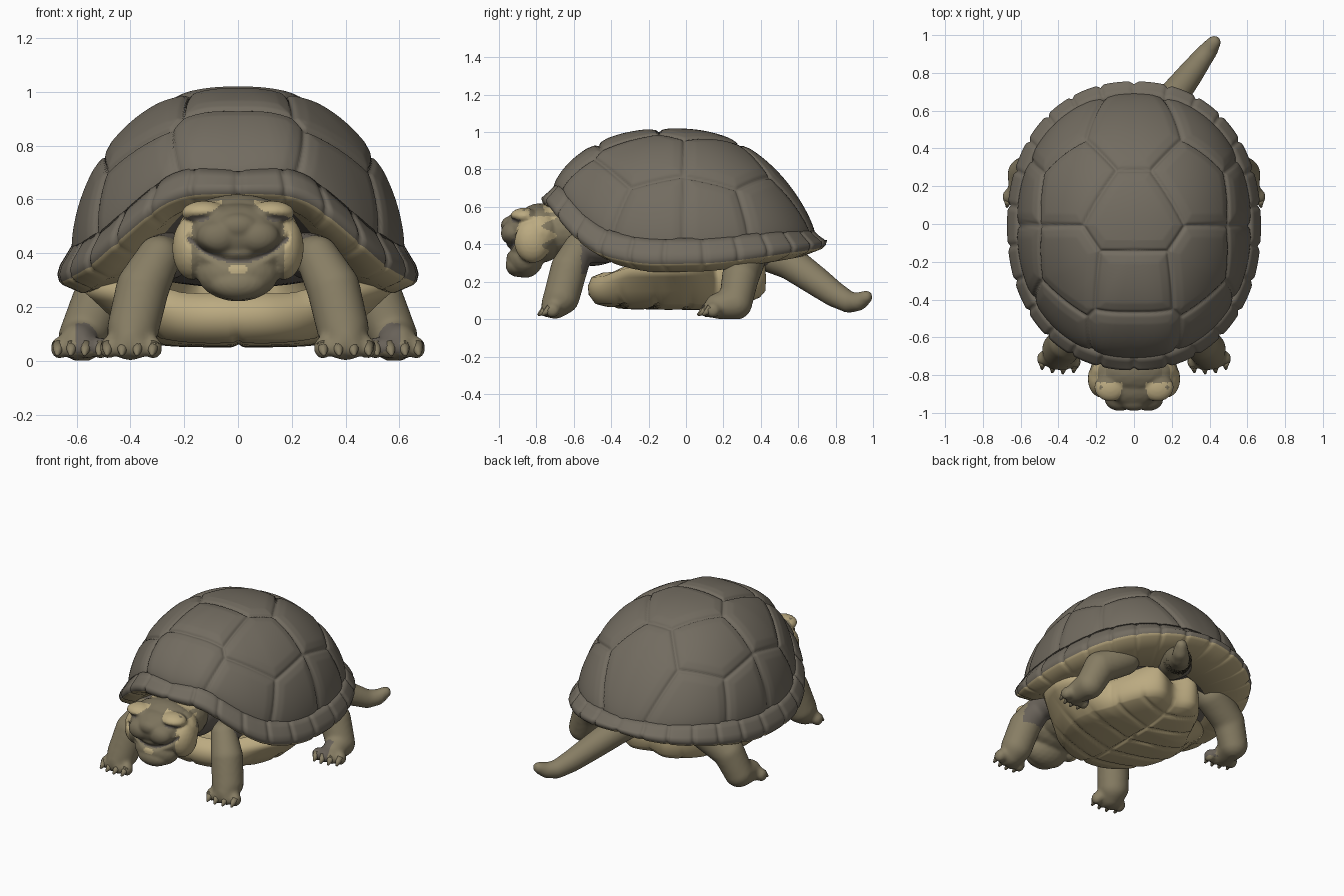
import bpy, bmesh
from math import sin, cos, pi, exp, radians, hypot
from mathutils import Vector, Matrix

if "Cube" in bpy.data.objects:
    bpy.data.objects.remove(bpy.data.objects["Cube"], do_unlink=True)


def material(name, rgb):
    m = bpy.data.materials.new(name)
    m.use_nodes = True
    m.diffuse_color = (*rgb, 1)
    m.node_tree.nodes["Principled BSDF"].inputs["Base Color"].default_value = (*rgb, 1)
    return m


MATS = [material("shell grey brown", (.17, .15, .118)),
        material("muzzle brown", (.2, .17, .108)),
        material("underside tan", (.5, .405, .22)),
        material("skin olive brown", (.245, .208, .128)),
        material("deep skin grey", (.14, .122, .1))]
SHELL, MUZZLE, TAN, SKIN, DEEP = range(5)


def finish(name, mesh):
    for m in MATS:
        mesh.materials.append(m)
    mesh.shade_smooth()
    obj = bpy.data.objects.new(name, mesh)
    bpy.context.collection.objects.link(obj)


def loft(name, rings, paint):
    """Skin closed rings of points and cap the last; paint(row) gives the colour."""
    bm = bmesh.new()
    rows = [[bm.verts.new(p) for p in ring] for ring in rings]
    n = len(rows[0])
    for i in range(len(rows) - 1):
        for j in range(n):
            k = (j + 1) % n
            f = bm.faces.new((rows[i][j], rows[i][k], rows[i + 1][k], rows[i + 1][j]))
            f.material_index = paint(i)
    bm.faces.new(rows[-1]).material_index = paint(len(rows) - 2)
    bmesh.ops.recalc_face_normals(bm, faces=bm.faces)
    mesh = bpy.data.meshes.new(name)
    bm.to_mesh(mesh)
    bm.free()
    finish(name, mesh)


def blob(name, balls, paint=lambda c: SKIN, sculpt=lambda c: c, voxel=.013):
    """Fuse ellipsoids (centre, radii) into one smooth body."""
    bm = bmesh.new()
    for c, r in balls:
        bmesh.ops.create_icosphere(bm, subdivisions=3, radius=1,
                                   matrix=Matrix.Translation(c) @ Matrix.Diagonal((*r, 1)))
    raw = bpy.data.meshes.new(name + " raw")
    bm.to_mesh(raw)
    bm.free()
    obj = bpy.data.objects.new(name + " raw", raw)
    bpy.context.collection.objects.link(obj)
    mod = obj.modifiers.new("fuse", "REMESH")
    mod.mode = "VOXEL"
    mod.voxel_size = voxel
    mod = obj.modifiers.new("soften", "SMOOTH")
    mod.iterations = 6
    dg = bpy.context.evaluated_depsgraph_get()
    mesh = bpy.data.meshes.new_from_object(obj.evaluated_get(dg))
    bpy.data.objects.remove(obj, do_unlink=True)
    bpy.data.meshes.remove(raw)
    mesh.name = name
    mesh.materials.clear()
    for v in mesh.vertices:
        v.co = sculpt(v.co.copy())
        v.co.z = max(v.co.z, 0)
    finish(name, mesh)
    for p in mesh.polygons:
        p.material_index = paint(p.center)


def chain(points, steps=6):
    """Balls along a path of (x, y, z, radius)."""
    balls = []
    for a, b in zip(points, points[1:]):
        for i in range(steps + 1):
            q = Vector(a).lerp(Vector(b), i / steps)
            balls.append((q.xyz, (q.w,) * 3))
    return balls


def ramp(x, pts):
    for (x0, y0), (x1, y1) in zip(pts, pts[1:]):
        if x <= x1:
            return y0 + (y1 - y0) * (x - x0) / (x1 - x0)
    return pts[-1][1]


def power(v, e):
    return abs(v) ** e * (1 if v >= 0 else -1)


# Shell outline: angle 0 is the front, pi the back
RIM = [(0, .615), (18, .605), (28, .535), (38, .45), (55, .335), (75, .285),
       (100, .29), (135, .345), (180, .39)]


def rim_low(a):
    d = abs((a * 180 / pi + 180) % 360 - 180)
    return sum(ramp(min(180, abs(d + k)), RIM) for k in (-6, -3, 0, 3, 6)) / 5


def rim_high(a):
    return rim_low(a) + .07 + .065 * abs(sin(a)) + .015 * max(0, cos(a))


def outline(a, w, l):
    return Vector((w * power(sin(a), .92), -.01 - l * power(cos(a), .92), 0))


TOP = Vector((0, -.08, 0))


def dome_point(a, s):
    p = TOP.lerp(outline(a, .61, .69), s)
    zb = rim_high(a)
    bend = .7 + .1 * max(0, -cos(a)) - .12 * sin(a) ** 2
    p.z = zb + (1.01 - zb) * (1 - s ** 2.4) ** bend
    return p


# Dome with raised scutes around seed points (angle, reach)
seeds = [dome_point(0, .85), dome_point(0, .38), dome_point(pi, .14), dome_point(pi, .76)]
for a, s in [(64, .67), (122, .68), (45, .95), (77, .97), (104, .97), (132, .95)]:
    seeds += [dome_point(radians(a), s), dome_point(radians(-a), s)]

COLS, ROWS = 360, 110
rings = []
for i in range(ROWS):
    s = sin((1 - i / ROWS) * pi / 2)
    ring = []
    for j in range(COLS):
        p = dome_point(2 * pi * j / COLS, s)
        near = sorted(((p - q).length_squared, k) for k, q in enumerate(seeds))[:3]
        d = min((near[k][0] - near[0][0]) / (2 * (seeds[near[k][1]] - seeds[near[0][1]]).length)
                for k in (1, 2))
        out = (p - Vector((0, -.05, .3))).normalized()
        ring.append(p + out * (.01 * min(1, d / .06) - .011 * exp(-(d / .01) ** 2)))
    rings.append(ring)
loft("shell_dome", rings, lambda i: SHELL)

# Marginal rim: flared outer plates, tan underside, dark inner lining
PLATES, SUB = 26, 16
rings = [[] for _ in range(10)]
for j in range(PLATES * SUB):
    a = 2 * pi * j / (PLATES * SUB)
    lo, hi = rim_low(a), rim_high(a)
    h = hi - lo
    back = max(0, -cos(a))
    B, R = outline(a, .61, .69), outline(a, .672, .765)
    d = min(j % SUB, SUB - j % SUB) / SUB * .16
    cut = 1 - .02 * exp(-(d / .011) ** 2)
    profile = [(B * .95, hi - .02), (B * 1.01, hi + .01), (B.lerp(R, .45), hi - .2 * h),
               (B.lerp(R, .85), lo + .5 * h), (R, lo + .035), (R * .99, lo + .008),
               (R * .97, lo - .006), (R * .87, lo - .035),
               (R * (.7 - .12 * back), lo - .015 - .06 * back), (R * .4, .43)]
    for k, (p, z) in enumerate(profile):
        c = cut if 0 < k < 8 else 1
        rings[k].append((p.x * c, p.y * c, z))
loft("shell_rim", rings, lambda i: SHELL if i < 5 else TAN if i < 8 else DEEP)

# Plastron with side bridges, raised rear corners and scored plates
rings = [[] for _ in range(34)]
for j in range(240):
    a = 2 * pi * j / 240
    y = -.03 - .49 * power(cos(a), .75)
    w = ramp(y, [(-.6, .33), (-.1, .38), (.15, .34), (.5, .27)])
    x = w * power(sin(a), .75)
    y -= .07 * exp(-(x / .1) ** 2) * (y > .3)
    b = max(0, 1 - ((y + .17) / .33) ** 4) * min(1, (abs(x) / w) ** 4)
    r = max(0, (y - .2) / .26) * min(1, abs(x) / .15)
    f = max(0, min(1, (-.3 - y) / .15)) * (1 - b)
    side = 1 if x >= 0 else -1
    rings[0].append((x * .85 + side * .2 * b, y * (.85 + .17 * r), .3 + .05 * r - .05 * f))
    rings[1].append((x * .97 + side * .24 * b, y * (.97 + .04 * r), .255 + .03 * b + .05 * r - .03 * f))
    rings[2].append((x + side * .16 * b, y * 1.01, .215 + .01 * b - .04 * f))
    rings[3].append((x + side * .08 * b, y, .15 - .02 * f))
    for k in range(30):
        s = .93 * (1 - k / 30) + .003
        px, py = (x + side * .03 * b) * s, y * s
        score = min([abs(px)] + [abs(py - q - .25 * abs(px)) for q in (-.4, -.24, -.06, .12, .28)])
        z = .05 + .045 * s ** 5 + .012 * exp(-(score / .012) ** 2) + max(0, py - .1) * .12
        rings[4 + k].append((px, py, z))
loft("plastron", rings, lambda i: TAN)

# Soft body filling the shell openings
blob("body", [((0, 0, .4), (.46, .52, .13)), ((0, -.5, .45), (.2, .2, .17)),
              ((.06, .45, .36), (.13, .12, .11))], lambda c: DEEP, voxel=.025)


def foot(name, path, centre, forward, width, paint):
    """A leg with four toes and claws at its forward edge."""
    fwd = Vector((*forward, 0)).normalized()
    across = Vector((-fwd.y, fwd.x, 0))
    balls = chain(path)
    bm = bmesh.new()
    for k in (-1.5, -.5, .5, 1.5):
        p = Vector(centre) + across * k * width - fwd * abs(k) * .012
        balls.append((p, (.034, .042, .042)))
        aim = (fwd + Vector((0, 0, -.75))).normalized()
        turn = aim.to_track_quat("Z", "Y").to_matrix().to_4x4()
        bmesh.ops.create_cone(bm, cap_ends=True, segments=12, radius1=.027, radius2=.006,
                              depth=.055,
                              matrix=Matrix.Translation(p + fwd * .02 + aim * .017) @ turn)
    blob(name, balls, paint)
    mesh = bpy.data.meshes.new(name + "_claws")
    bm.to_mesh(mesh)
    bm.free()
    mesh.polygons.foreach_set("material_index", [SKIN] * len(mesh.polygons))
    finish(name + "_claws", mesh)


def front_leg_paint(c):
    return DEEP if c.z > .24 and c.y > -.56 else SKIN


def back_leg_paint(c):
    return DEEP if c.y < .17 and .03 < c.z < .14 and abs(c.x) < .6 else SKIN


# Four legs
for s, label in ((1, "left"), (-1, "right")):
    foot("front_leg_" + label,
         [(s * .26, -.42, .39, .09), (s * .295, -.57, .385, .082), (s * .355, -.625, .27, .1),
          (s * .39, -.665, .12, .098), (s * .4, -.7, .075, .075)],
         (s * .4, -.74, .048), (s * .1, -1), .056, front_leg_paint)
    foot("back_leg_" + label,
         [(s * .36, .32, .33, .11), (s * .52, .29, .22, .1), (s * .58, .265, .085, .09),
          (s * .595, .17, .07, .07)],
         (s * .59, .115, .048), (s * .15, -1), .052, back_leg_paint)

# Curved tail
blob("tail", chain([(.05, .42, .36, .1), (.12, .56, .3, .092), (.21, .68, .215, .082),
                    (.295, .79, .135, .07), (.355, .87, .09, .058), (.395, .92, .092, .05),
                    (.425, .963, .118, .037)]))


# Head: creases and patches follow the same simple rules
def mouth(c):
    return abs(c.z - .37 - 2.5 * c.x ** 2) if c.y < -.84 and abs(c.x) < .19 else 1


def eye(c):
    return hypot((abs(c.x) - .15) / .055, (c.z - .53) / .014) if c.y < -.78 else 9


def head_sculpt(c):
    c.y += .018 * exp(-(mouth(c) / .016) ** 2) + .012 * exp(-eye(c) ** 2)
    return c


def head_paint(c):
    x = abs(c.x)
    if mouth(c) < .008 or eye(c) < .8:
        return DEEP
    if hypot((x - .14) / .08, (c.z - .57 + .25 * (x - .14)) / .026) < 1 and c.y < -.84:
        return TAN
    if x > .17 and .27 < c.z < .55 and -.93 < c.y < -.73 + .04 * sin(c.z * 60):
        return TAN
    if hypot(x / .035, (c.z - .34) / .018) < 1 and c.y < -.85:
        return TAN
    if c.y > -.76 and c.z > .57:
        return TAN
    return MUZZLE if c.y < -.8 and c.z > .37 + 2.5 * x * x or c.z > .58 else SKIN


balls = [((0, -.66, .48), (.2, .2, .16)), ((0, -.78, .46), (.235, .15, .16)),
         ((0, -.865, .475), (.18, .115, .11)), ((0, -.86, .4), (.17, .1, .1)),
         ((0, -.86, .33), (.155, .1, .11)), ((0, -.9, .29), (.11, .065, .065)),
         ((0, -.94, .5), (.08, .05, .05))]
for s in (1, -1):
    balls += [((s * .125, -.865, .55), (.085, .075, .045)),
              ((s * .17, -.82, .42), (.075, .1, .12)),
              ((s * .075, -.93, .46), (.08, .06, .065))]
blob("head", balls, head_paint, head_sculpt, .008)
